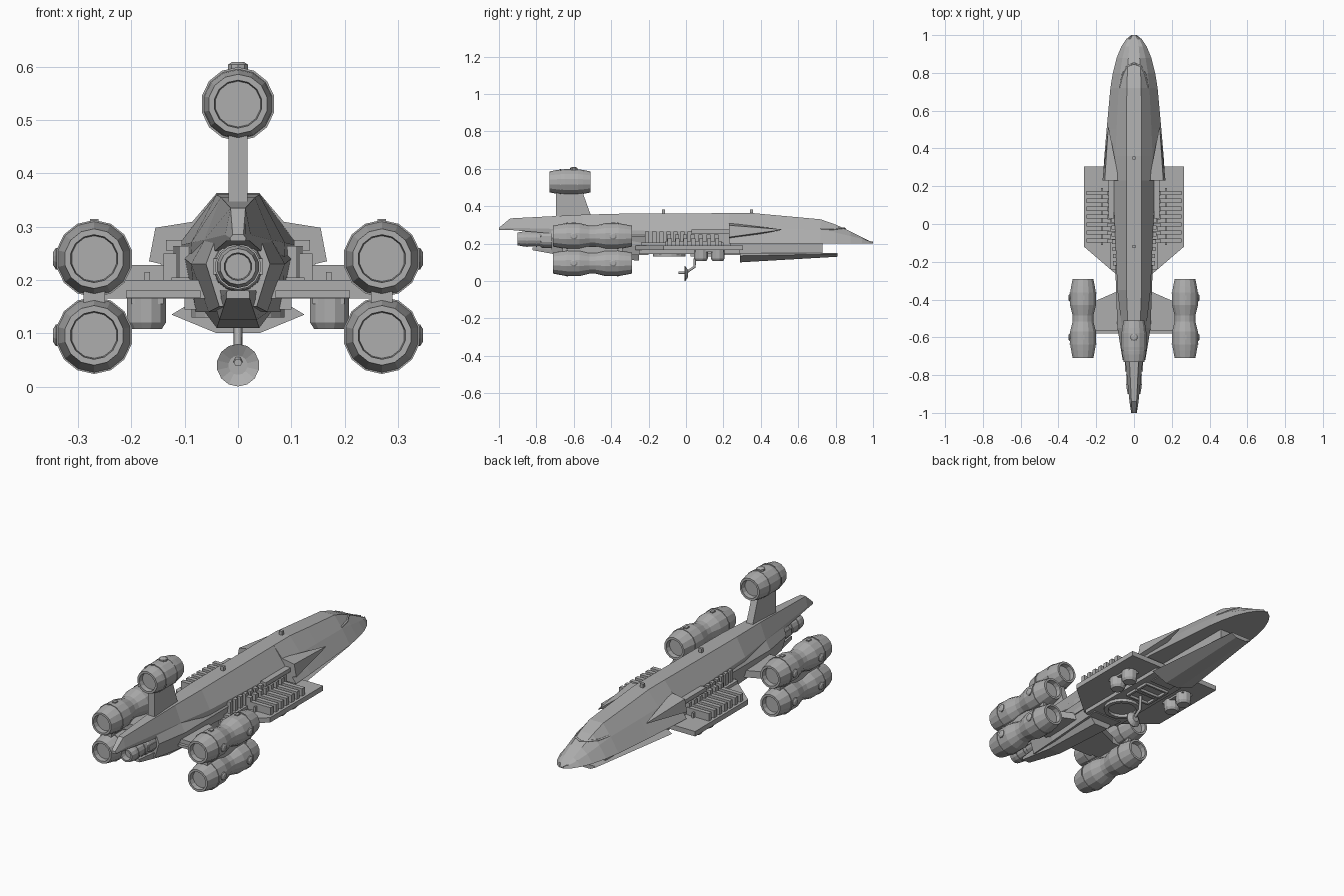
import bpy, bmesh, math
from mathutils import Vector

if "Cube" in bpy.data.objects:
    bpy.data.objects.remove(bpy.data.objects["Cube"])

grey = bpy.data.materials.new("hull_grey")
grey.use_nodes = True
COLOR = (0.42, 0.42, 0.42, 1)
grey.diffuse_color = COLOR
grey.node_tree.nodes["Principled BSDF"].inputs["Base Color"].default_value = COLOR


def finish(name, bm):
    bmesh.ops.recalc_face_normals(bm, faces=bm.faces)
    me = bpy.data.meshes.new(name)
    bm.to_mesh(me)
    bm.free()
    me.materials.append(grey)
    ob = bpy.data.objects.new(name, me)
    bpy.context.collection.objects.link(ob)
    return ob


def loft(name, rings):
    """Skin a list of equal-length point rings and cap both ends."""
    bm = bmesh.new()
    loops = [[bm.verts.new(p) for p in r] for r in rings]
    n = len(loops[0])
    for a, b in zip(loops, loops[1:]):
        for i in range(n):
            j = (i + 1) % n
            bm.faces.new((a[i], a[j], b[j], b[i]))
    bm.faces.new(loops[0])
    bm.faces.new(loops[-1])
    return finish(name, bm)


def hexa(y, tw, tz, mw, mz, bw, bz, dy=0):
    """Symmetric six-point section: top, middle and bottom half-widths."""
    return [(tw, y + dy, tz), (mw, y, mz), (bw, y, bz),
            (-bw, y, bz), (-mw, y, mz), (-tw, y + dy, tz)]


def prism(name, outline, z0, z1):
    return loft(name, [[(x, y, z) for x, y in outline] for z in (z0, z1)])


def box(name, x0, x1, y0, y1, z0, z1):
    return prism(name, [(x0, y0), (x1, y0), (x1, y1), (x0, y1)], z0, z1)


def lathe(name, profile, center, axis="Y", sides=14):
    """Spin (radius, distance) pairs around an axis through center."""
    c = Vector(center)
    rings = []
    for r, d in profile:
        ring = []
        for i in range(sides):
            a = math.tau * (i + 0.5) / sides
            u, v = r * math.cos(a), r * math.sin(a)
            p = {"X": (d, u, v), "Y": (u, d, v), "Z": (u, v, d)}[axis]
            ring.append(c + Vector(p))
        rings.append(ring)
    return loft(name, rings)


def tube(name, pts, radius):
    cu = bpy.data.curves.new(name, "CURVE")
    cu.dimensions = "3D"
    cu.bevel_depth = radius
    cu.bevel_resolution = 1
    cu.use_fill_caps = True
    sp = cu.splines.new("POLY")
    sp.points.add(len(pts) - 1)
    for p, co in zip(sp.points, pts):
        p.co = (*co, 1)
    cu.materials.append(grey)
    ob = bpy.data.objects.new(name, cu)
    bpy.context.collection.objects.link(ob)


# Main hull: wide rounded nose, then a narrow spine to the tail
loft("nose_hull", [hexa(y, tw, tz, (tw + bw) / 2, (tz + 0.2) / 2 + 0.008, bw, 0.2) for y, tw, tz, bw in (
    (1.0, .008, .204, .014), (.98, .018, .213, .04), (.94, .025, .235, .067),
    (.88, .03, .265, .092), (.8, .035, .302, .112), (.72, .038, .33, .125),
    (.5, .04, .35, .145), (.36, .04, .363, .157), (.23, .04, .363, .165))])
loft("spine_hull", [
    hexa(.24, .04, .363, .112, .265, .112, .18),
    hexa(-.35, .04, .36, .088, .27, .085, .19),
    hexa(-.55, .032, .355, .064, .275, .06, .24),
    hexa(-.94, .014, .335, .024, .285, .022, .273),
    hexa(-1.0, .01, .285, .015, .279, .014, .273)])
tube("canopy_brow", [(-.075, .72, .277), (-.06, .79, .277), (-.036, .835, .283), (0, .85, .28),
                     (.036, .835, .283), (.06, .79, .277), (.075, .72, .277)], .005)
for y in (.35, -.12):
    box("ridge_sensor", -.009, .009, y - .008, y + .008, .35, .382)

# Chin: narrow neck and tapered slab under the nose
box("chin_neck", -.06, .06, .2, .73, .14, .205)
loft("chin_slab", [hexa(.29, .1, .15, .125, .135, .04, .1),
                   hexa(.81, .055, .15, .06, .145, .03, .13)])

# Deck with tapered rear, and the body beneath the spine
deck = [(.265, .305), (.265, -.12), (.09, -.27)]
prism("deck", deck + [(-x, y) for x, y in reversed(deck)], .165, .19)
box("deck_belly", -.1, .1, -.25, .29, .145, .17)
loft("rear_body", [hexa(-.2, .07, .27, .1, .24, .08, .14),
                   hexa(-.55, .06, .28, .088, .23, .055, .14),
                   hexa(-.72, .045, .27, .06, .23, .035, .15)])
loft("tail_keel", [hexa(-.25, .07, .18, .07, .15, .04, .11),
                   hexa(-.6, .05, .18, .045, .16, .035, .125),
                   hexa(-.82, .02, .18, .022, .175, .022, .165)])

# Belly: docking ring, hatch frames
lathe("docking_ring", [(.068, .15), (.068, .13), (.088, .13), (.088, .15)], (0, -.09, 0), "Z", 20)
for y in (.06, .14):
    for s in (-1, 1):
        box("hatch_rail", s * .07, s * .058, y - .035, y + .035, .132, .15)
        box("hatch_bar", -.065, .065, y + s * .032 - .005, y + s * .032 + .005, .132, .15)

# Dish on a bent arm under the belly
tube("dish_arm", [(0, .05, .15), (0, .045, .075), (0, .0, .045), (0, -.04, .045)], .008)
lathe("dish", [(.018, .012), (.04, -.004), (.04, -.008), (.018, .004)], (0, 0, .04))

# Engine profiles: (radius, y) starting inside the recessed nozzle
NOZZLE = [(.043, .025), (.045, 0), (.056, 0)]
LONG = NOZZLE + [(.064, .04), (.07, .075), (.07, .14), (.056, .195), (.056, .225),
                 (.07, .28), (.07, .345), (.064, .38), (.056, .42), (.045, .42), (.043, .395)]
SHORT = NOZZLE + [(.064, .04), (.068, .08), (.068, .15), (.064, .18), (.056, .22),
                  (.045, .22), (.043, .195)]
KNOB = [(.02, 0), (.02, .009), (.012, .014)]


def bands(center, y0, ys, r=.071):
    for y in ys:
        lathe("engine_band", [(r - .01, -.003), (r, -.003), (r, .003), (r - .01, .003)],
              (center[0], y0 + y, center[2]))


for s in (-1, 1):
    # Paired outer engines with side knobs
    for z in (.24, .096):
        lathe("outer_engine", LONG, (s * .27, -.71, z))
        bands((s * .27, 0, z), -.71, (.075, .345), .0725)
        for y in (-.6, -.39):
            lathe("engine_knob", [(r, s * d) for r, d in KNOB], (s * .333, y, z), "X", 10)
            box("engine_vent", s * .262, s * .278, y - .012, y + .012, z + .06, z + .074)
    box("engine_link", s * .25, s * .29, -.66, -.34, .15, .185)
    # Swept pylon
    prism("engine_pylon", [(s * .05, -.34), (s * .21, -.41), (s * .25, -.41),
                           (s * .25, -.565), (s * .05, -.565)], .165, .2)
    box("pylon_rib", s * .07, s * .21, -.58, -.55, .166, .18)
    # Side fairing: pointed at the front, open face at the back
    tip = (s * .135, .51, .275)
    back = [(.08, .31), (.155, .298), (.167, .235), (.1, .22)]
    loft("side_fairing", [[(s * x, .23, z) for x, z in back],
                          [Vector(tip) + Vector((s * (x - .12), 0, z - .27)) * .04 for x, z in back]])
    box("fairing_boom", s * .105, s * .135, .03, .24, .255, .275)
    # Stacked bars on the deck
    for i in range(7):
        y = .165 - i * .042
        box("deck_bar", s * .13, s * .252, y - .011, y + .011, .185, .228)
        box("deck_bar_block", s * .1, s * .14, y - .014, y + .008, .185, .25)
    box("deck_rail", s * .165, s * .175, -.11, .19, .185, .215)
    # Teeth along the spine wall
    for i in range(7):
        y = .02 - i * .038
        box("wall_tooth", s * .08, s * (.122 - i * .002), y - .011, y + .011, .205, .264)
    box("wall_shelf", s * .08, s * .125, -.24, .2, .185, .205)
    # Landing pods
    for y in (.08, .17):
        lathe("landing_pod", [(.036, .17), (.038, .165), (.038, .12), (.03, .108)],
              (s * .172, y, 0), "Z", 12)
    box("pod_mount", s * .14, s * .2, .05, .2, .155, .168)
    box("tail_pipe", s * .035, s * .047, -.78, -.5, .21, .24)

# Top engine on its fin
lathe("top_engine", SHORT, (0, -.73, .53))
bands((0, 0, .53), -.73, (.06, .15), .0695)
lathe("top_knob", KNOB, (0, -.6, .595), "Z", 10)
loft("top_fin", [[(-.018, -.695, .3), (.018, -.695, .3), (.018, -.49, .3), (-.018, -.49, .3)],
                 [(-.018, -.695, .48), (.018, -.695, .48), (.018, -.555, .48), (-.018, -.555, .48)]])

# Central tail engine
lathe("tail_engine", [(.024, .03), (.026, 0), (.034, 0), (.04, .03), (.04, .12), (.046, .13),
                      (.048, .2), (.05, .4)], (0, -.9, .225))
bands((0, 0, .225), -.9, (.05, .1), .043)
